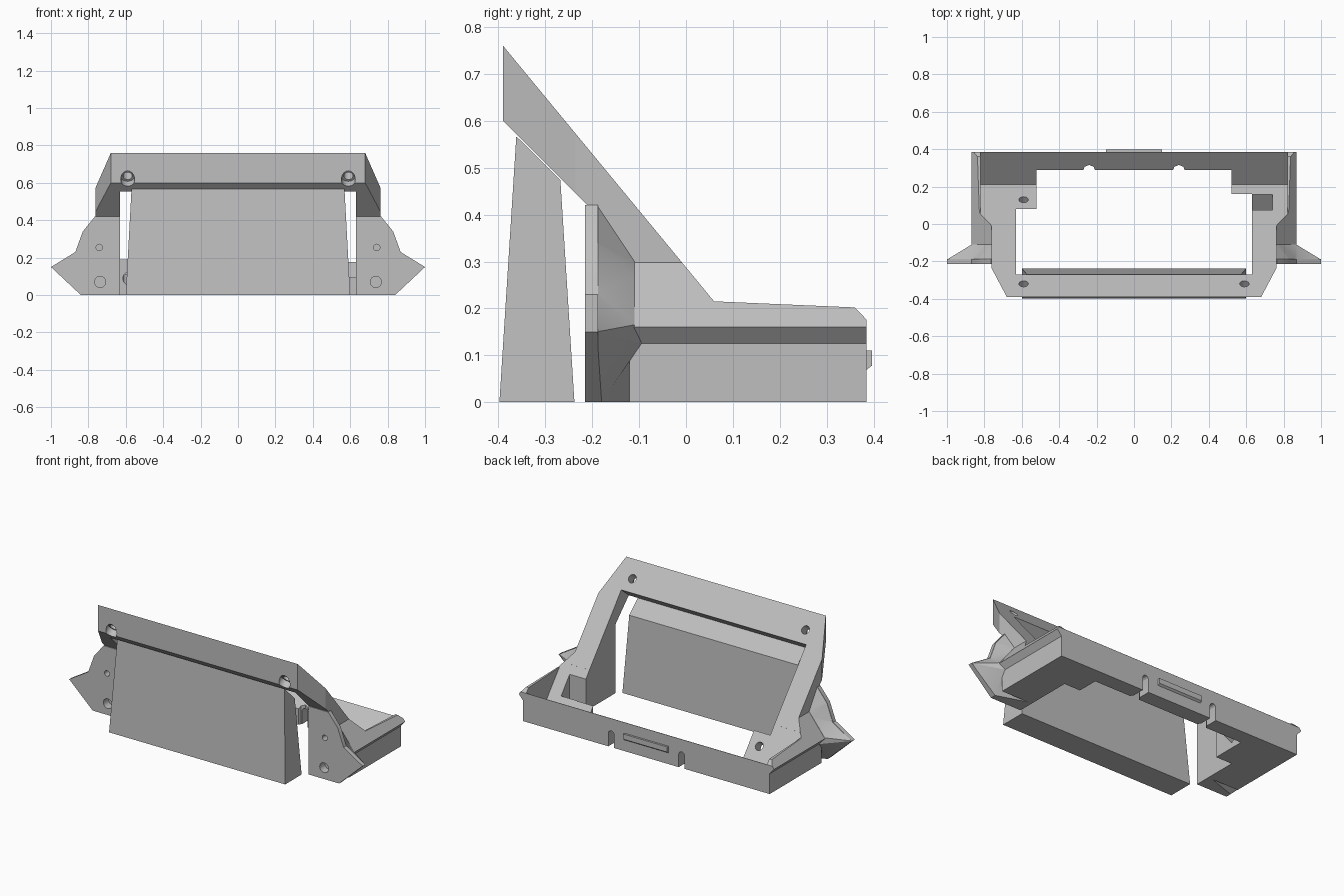
import bpy, bmesh, math
from mathutils import Vector, Matrix

if "Cube" in bpy.data.objects:
    bpy.data.objects.remove(bpy.data.objects["Cube"])

grey = bpy.data.materials.new("light_grey_plastic")
grey.use_nodes = True
colour = (0.52, 0.52, 0.52, 1)
grey.diffuse_color = colour
grey.node_tree.nodes["Principled BSDF"].inputs["Base Color"].default_value = colour


def finish(name, bm):
    bmesh.ops.recalc_face_normals(bm, faces=bm.faces)
    mesh = bpy.data.meshes.new(name)
    bm.to_mesh(mesh)
    bm.free()
    mesh.materials.append(grey)
    ob = bpy.data.objects.new(name, mesh)
    bpy.context.scene.collection.objects.link(ob)
    return ob


def loft(name, first, second):
    """Solid between two matching outlines."""
    bm = bmesh.new()
    a = [bm.verts.new(p) for p in first]
    b = [bm.verts.new(p) for p in second]
    n = len(a)
    bm.faces.new(a)
    bm.faces.new(b)
    for i in range(n):
        j = (i + 1) % n
        bm.faces.new((a[i], a[j], b[j], b[i]))
    bmesh.ops.triangulate(bm, faces=[f for f in bm.faces if len(f.verts) == 4])
    bmesh.ops.dissolve_limit(bm, angle_limit=0.002, verts=bm.verts, edges=bm.edges)
    return finish(name, bm)


def prism(name, pts, axis, lo, hi):
    """Outline in the plane across the axis, pushed from lo to hi."""
    def at(d):
        return [{"x": (d, u, v), "y": (u, d, v), "z": (u, v, d)}[axis] for u, v in pts]
    return loft(name, at(lo), at(hi))


def rod(centre, direction, radius, length, sides=20):
    bm = bmesh.new()
    turn = Vector(direction).to_track_quat("Z", "Y").to_matrix().to_4x4()
    bmesh.ops.create_cone(bm, cap_ends=True, segments=sides, radius1=radius, radius2=radius,
                          depth=length, matrix=Matrix.Translation(centre) @ turn)
    return finish("cutter", bm)


def combine(target, tool, operation):
    mod = target.modifiers.new("join", "BOOLEAN")
    mod.operation, mod.object, mod.solver = operation, tool, "EXACT"
    graph = bpy.context.evaluated_depsgraph_get()
    result = bpy.data.meshes.new_from_object(target.evaluated_get(graph))
    target.modifiers.clear()
    target.data = result
    bpy.data.objects.remove(tool)


def cut(tool):
    combine(frame, tool, "DIFFERENCE")


# Base block with ridged side cheeks
half = [(0.84, 0), (0.84, 0.125), (0.87, 0.16), (0.76, 0.3), (0.76, 0.46)]
frame = prism("stand_frame", half + [(-x, z) for x, z in reversed(half)], "y", -0.12, 0.385)

# Tilted upper frame
slab = [(-0.39, 0.85), (-0.39, 0.6), (-0.2, 0.41), (-0.05, 0.2), (0.05, 0.2), (0.05, 0.5)]
combine(frame, prism("upper", slab, "x", -0.762, 0.762), "UNION")

# Mounting wings that flare out from the cheeks
wing = [(0.6, 0), (0.84, 0), (1, 0.15), (0.87, 0.23), (0.83, 0.34), (0.765, 0.42), (0.6, 0.42)]
root = [(0.6, -0.1, 0), (0.84, -0.18, 0), (0.842, -0.095, 0.125), (0.868, -0.11, 0.165),
        (0.785, -0.11, 0.27), (0.763, -0.11, 0.3), (0.6, -0.11, 0.3)]
for s in (1, -1):
    combine(frame, prism("wing", [(s * x, z) for x, z in wing], "y", -0.215, -0.188), "UNION")
    combine(frame, loft("flare", [(s * x, -0.19, z) for x, z in wing],
                        [(s * x, y, z) for x, y, z in root]), "UNION")

# Sloping top surface and rear cradle
cut(prism("cutter", [(-0.5, 0.893), (0.06, 0.215), (0.36, 0.202), (0.42, 0.14),
                     (0.42, 1.2), (-0.5, 1.2)], "x", -1.2, 1.2))
cut(prism("cutter", [(0.04, 0.239), (0.21, 0.033), (0.42, 0.207), (0.42, 0.4), (0.04, 0.4)],
          "x", -0.82, 0.82))

# Window through the frame, with narrower rear part
cut(prism("cutter", [(-0.42, 0.49), (-0.15, 0.713), (0.08, 0.713), (0.08, -0.1), (-0.42, -0.1)],
          "x", -0.63, 0.63))
cut(prism("cutter", [(-0.52, 0), (0.52, 0), (0.52, 0.29), (-0.52, 0.29)], "z", -0.1, 0.5))

# Connector recess on the left side
cut(prism("cutter", [(0.5, 0), (0.63, 0), (0.63, 0.16), (0.5, 0.16)], "z", -0.1, 0.5))
cut(prism("cutter", [(0.075, 0.03), (0.165, 0.1), (0.165, 0.4), (0.075, 0.4)], "x", 0.6, 0.74))

# Bevelled top corners, screw holes, wing holes and rear slots
across = (0, 0.77, 0.637)
for s in (1, -1):
    corner = [(0.6535, -0.44), (0.765, -0.23), (1.1, -0.23), (1.1, -0.44)]
    cut(prism("cutter", [(s * x, y) for x, y in corner], "z", 0, 1))
    cut(rod((s * 0.59, -0.32, 0.675), across, 0.025, 0.4))
    cut(rod((s * 0.59, -0.42, 0.592), across, 0.037, 0.14))
    cut(rod((s * 0.742, -0.215, 0.255), (0, 1, 0), 0.017, 0.1))
    cut(rod((s * 0.737, -0.215, 0.07), (0, 1, 0), 0.03, 0.1))
    arch = [(s * 0.24 + 0.02 * math.cos(t * math.pi / 6), 0.08 + 0.02 * math.sin(t * math.pi / 6))
            for t in range(7)]
    cut(prism("cutter", arch + [(s * 0.24 - 0.02, -0.1), (s * 0.24 + 0.02, -0.1)], "y", 0.2, 0.45))
    cut(rod((s * 0.24, 0.282, 0.1), (0, 0, 1), 0.034, 0.5, 8))
cut(rod((-0.59, 0.13, 0.13), across, 0.025, 0.5))

# Raised rear latch bar
prism("rear_latch", [(0.38, 0.065), (0.397, 0.078), (0.397, 0.11), (0.38, 0.11)], "x", -0.15, 0.15)

# Tapered front panel
panel = prism("front_panel", [(-0.398, 0), (-0.238, 0), (-0.268, 0.474), (-0.362, 0.567)],
              "x", -0.6, 0.6)
for v in panel.data.vertices:
    v.co.x *= 1 - 0.09 * v.co.z

# Smooth only the small round holes
for ob in (frame,):
    bpy.context.view_layer.objects.active = ob
    ob.select_set(True)
    bpy.ops.object.shade_smooth_by_angle(angle=math.radians(20))
